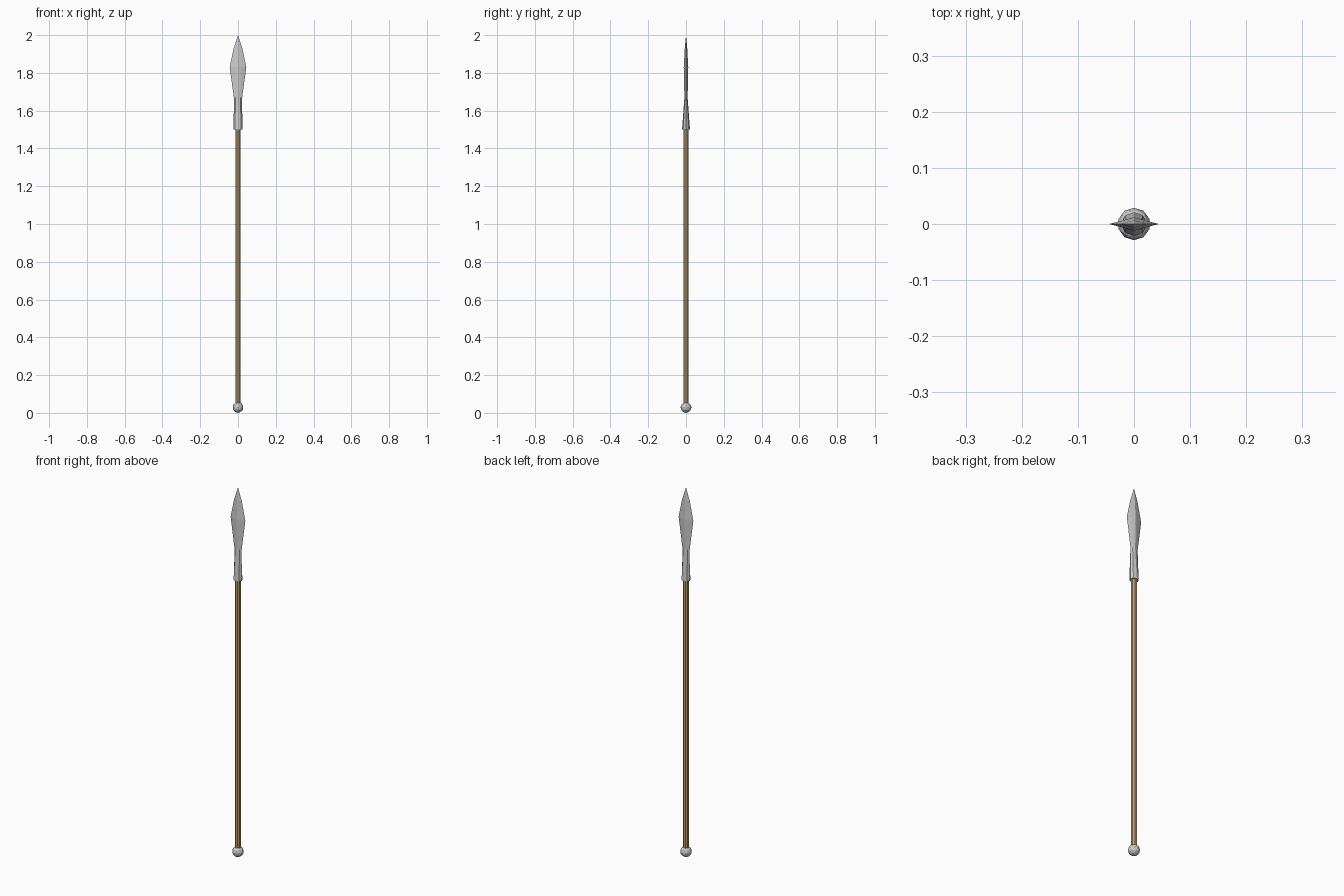
import bpy, bmesh, math

if "Cube" in bpy.data.objects:
    bpy.data.objects.remove(bpy.data.objects["Cube"])


def paint(obj, name, color):
    mat = bpy.data.materials.new(name)
    mat.diffuse_color = color
    mat.use_nodes = True
    mat.node_tree.nodes["Principled BSDF"].inputs["Base Color"].default_value = mat.diffuse_color
    obj.data.materials.append(mat)


# Wooden shaft: eight-sided pole
bpy.ops.mesh.primitive_cylinder_add(vertices=8, radius=0.0155, depth=1.49,
                                    location=(0, 0, 0.785),
                                    rotation=(0, 0, math.pi / 8))
shaft = bpy.context.object
shaft.name = "shaft"
paint(shaft, "wood", (0.50, 0.33, 0.16, 1))

# Faceted butt knob
bpy.ops.mesh.primitive_ico_sphere_add(subdivisions=2, radius=0.029,
                                      location=(0, 0, 0.029))
bpy.context.object.name = "butt_knob"

# Spear head: eight-point sections (z, edge x, shoulder x, shoulder y, ridge y)
sections = [
    (1.50, 0.023, 0.0163, 0.0150, 0.0210),
    (1.67, 0.022, 0.0130, 0.0055, 0.0085),
    (1.83, 0.044, 0.0180, 0.0070, 0.0120),
    (1.93, 0.023, 0.0100, 0.0040, 0.0065),
]
bm = bmesh.new()
rings = []
for z, ex, sx, sy, ry in sections:
    outline = [(ex, 0), (sx, sy), (0, ry), (-sx, sy),
               (-ex, 0), (-sx, -sy), (0, -ry), (sx, -sy)]
    rings.append([bm.verts.new((x, y, z)) for x, y in outline])
tip = bm.verts.new((0, 0, 2.0))
for i in range(8):
    j = (i + 1) % 8
    for low, high in zip(rings, rings[1:]):
        bm.faces.new((low[i], low[j], high[j], high[i]))
    bm.faces.new((rings[-1][i], rings[-1][j], tip))
bm.faces.new(rings[0][::-1])
bmesh.ops.recalc_face_normals(bm, faces=bm.faces)
mesh = bpy.data.meshes.new("spear_head")
bm.to_mesh(mesh)
bm.free()
head = bpy.data.objects.new("spear_head", mesh)
bpy.context.collection.objects.link(head)
